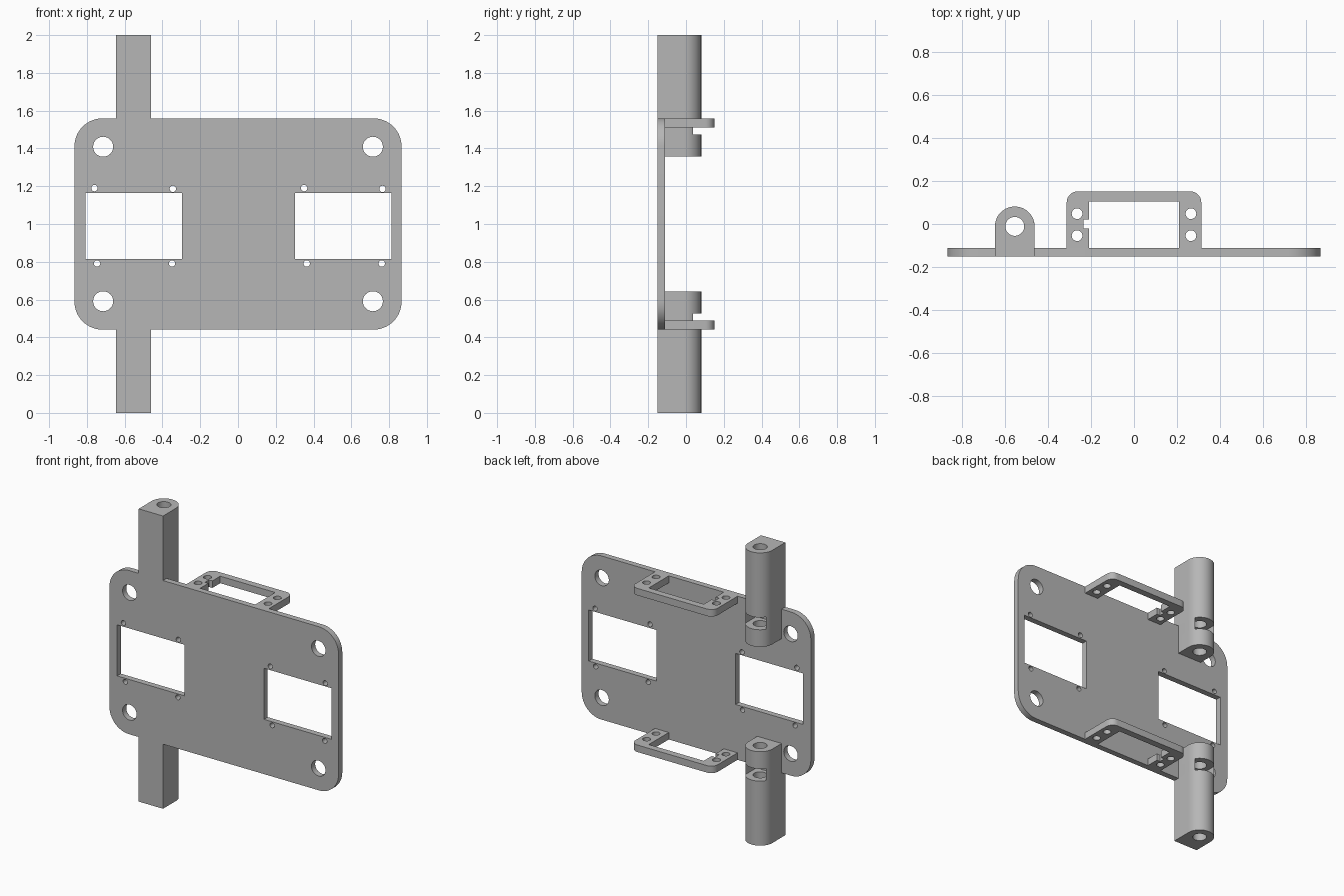
import bpy, bmesh
from math import sin, cos, pi, radians, sqrt

if "Cube" in bpy.data.objects:
    bpy.data.objects.remove(bpy.data.objects["Cube"], do_unlink=True)

grey = bpy.data.materials.new("plain grey")
grey.use_nodes = True
COLOUR = (0.47, 0.47, 0.47, 1)
grey.diffuse_color = COLOUR
grey.node_tree.nodes["Principled BSDF"].inputs["Base Color"].default_value = COLOUR


def arc(cx, cy, r, start, end, steps=12):
    angles = [radians(start + (end - start) * i / steps) for i in range(steps + 1)]
    return [(cx + r * cos(a), cy + r * sin(a)) for a in angles]


def circle(cx, cy, r, steps=32):
    return arc(cx, cy, r, 0, 360, steps)[:-1]


def box(x0, x1, y0, y1):
    return [(x0, y0), (x1, y0), (x1, y1), (x0, y1)]


def prism(name, outlines, low, high, upright=False):
    """Fill outlines (inner ones become holes) and extrude from low to high."""
    curve = bpy.data.curves.new(name, 'CURVE')
    curve.dimensions = '2D'
    curve.fill_mode = 'BOTH'
    curve.extrude = (high - low) / 2
    for points in outlines:
        spline = curve.splines.new('POLY')
        spline.points.add(len(points) - 1)
        for p, (x, y) in zip(spline.points, points):
            p.co = (x, y, 0, 1)
        spline.use_cyclic_u = True
    helper = bpy.data.objects.new(name + " outline", curve)
    bpy.context.collection.objects.link(helper)
    graph = bpy.context.evaluated_depsgraph_get()
    mesh = bpy.data.meshes.new_from_object(helper.evaluated_get(graph))
    bpy.data.objects.remove(helper, do_unlink=True)

    bm = bmesh.new()
    bm.from_mesh(mesh)
    bmesh.ops.remove_doubles(bm, verts=bm.verts, dist=0.00005)
    middle = (low + high) / 2
    for v in bm.verts:
        x, y, z = v.co
        v.co = (x, middle - z, y) if upright else (x, y, z + middle)
    bmesh.ops.recalc_face_normals(bm, faces=bm.faces)
    bm.to_mesh(mesh)
    bm.free()
    mesh.materials.clear()
    mesh.materials.append(grey)
    obj = bpy.data.objects.new(name, mesh)
    bpy.context.collection.objects.link(obj)
    bpy.ops.object.select_all(action='DESELECT')
    obj.select_set(True)
    bpy.context.view_layer.objects.active = obj
    bpy.ops.object.shade_smooth_by_angle(angle=radians(30))
    return obj


FRONT, BACK = -0.151, -0.111      # plate faces
HALF_W, HALF_H, CORNER = 0.866, 0.559, 0.148

# Mounting plate: rounded outline, corner holes, two windows with screw holes
cx, cz = HALF_W - CORNER, HALF_H - CORNER
plate = [sum((arc(sx * cx, 1 + sz * cz, CORNER, a, a + 90)
              for sx, sz, a in ((1, 1, 0), (-1, 1, 90), (-1, -1, 180), (1, -1, 270))), [])]
plate += [circle(sx * 0.714, 1 + sz * 0.409, 0.053) for sx in (-1, 1) for sz in (-1, 1)]
for shift in (0, 1.11):
    plate.append(box(shift - 0.808, shift - 0.297, 0.815, 1.164))
    for x, z in ((-0.76, 1.19), (-0.345, 1.186), (-0.746, 0.791), (-0.349, 0.791)):
        plate.append(circle(shift + x, z, 0.017, 16))
prism("mounting_plate", plate, FRONT, BACK, upright=True)

# Bracket: open frame with rounded outer corners and a small cable notch
frame = [(-0.312, BACK)]
frame += arc(-0.262, 0.101, 0.05, 180, 90, 8) + arc(0.262, 0.101, 0.05, 90, 0, 8)
frame += [(0.312, BACK), (0.208, BACK), (0.208, 0.105), (-0.208, 0.105),
          (-0.208, 0.02), (-0.234, 0.02), (-0.234, -0.022), (-0.208, -0.022), (-0.208, BACK)]
bracket = [frame] + [circle(x, y, 0.025, 20) for x in (-0.264, 0.264) for y in (-0.054, 0.048)]

# Post: round-backed column with a bore and a nut pocket open to the back
PX, PY, R = -0.553, -0.011, 0.092
bore = circle(PX, PY, 0.044)


def column(base):
    return [[(PX + R, base)] + arc(PX, PY, R, 0, 180, 28) + [(PX - R, base)], bore]


half = 0.078                       # half the pocket width
rise = sqrt(R * R - half * half)
lip = radians(1) and 180 / pi * (pi / 2 - sin(0)) and 32
tip = [(PX + half, PY + rise)]
pocket_floor = PY - 0.07
pocket = [[(PX + R, BACK)] + arc(PX, PY, R, 0, lip - 1, 8) + tip
          + [(PX + half, pocket_floor), (PX - half, pocket_floor), (PX - half, PY + rise)]
          + arc(PX, PY, R, 181 - lip, 180, 8) + [(PX - R, BACK)]]

sections = (("post_outer", column(FRONT), 0, 1 - HALF_H),
            ("post_nut_pocket", pocket, 1 - HALF_H, 0.525),
            ("post_inner", column(BACK), 0.525, 0.642),
            ("bracket", bracket, 1 - HALF_H, 0.489))

# Lower and upper ends mirror each other
for name, outlines, low, high in sections:
    prism("lower_" + name, outlines, low, high)
    prism("upper_" + name, outlines, 2 - high, 2 - low)
